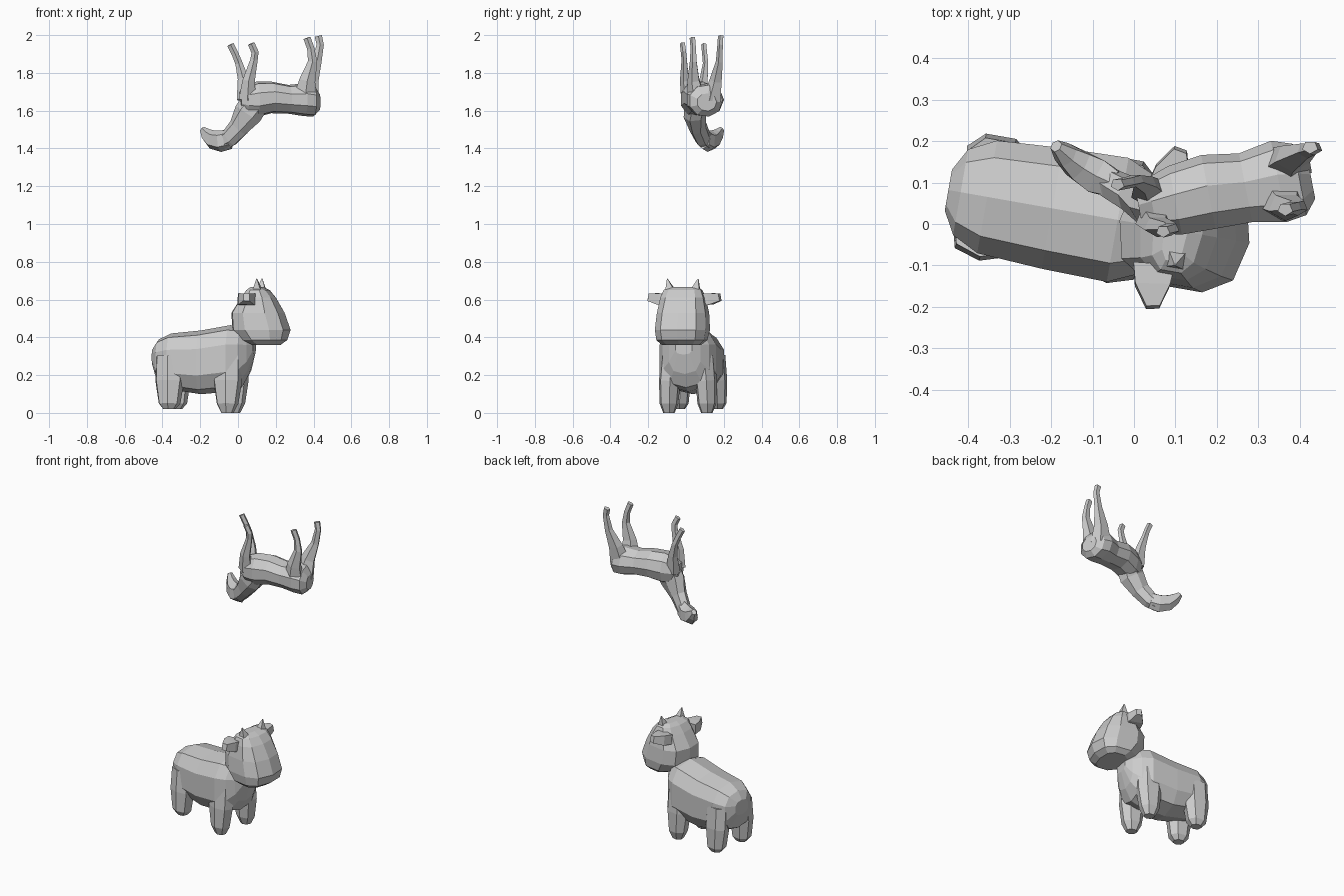
import bpy, bmesh, math
from mathutils import Vector, Matrix

Z = Vector((0, 0, 1))


def tube(name, rings, n=8, ref=None, power=0.85, xf=Matrix.Identity(4), normal=None):
    """Low-poly loft. Each ring is (x, y, z, half_width, half_depth)."""
    bm = bmesh.new()
    pts = [Vector(r[:3]) for r in rings]
    top = math.cos(math.pi / n) ** power
    loops = []
    for i, r in enumerate(rings):
        t = (pts[min(i + 1, len(pts) - 1)] - pts[max(i - 1, 0)]).normalized()
        if normal:
            t = Vector(normal)
        side = Vector(ref) if ref else Z.cross(t)
        side = (side - t * side.dot(t)).normalized()
        up = t.cross(side)
        loop = []
        for k in range(n):
            a = 2 * math.pi * (k + 0.5) / n
            c, s = math.cos(a), math.sin(a)
            c = math.copysign(abs(c) ** power, c) / top
            s = math.copysign(abs(s) ** power, s) / top
            loop.append(bm.verts.new(xf @ (pts[i] + side * c * r[3] + up * s * r[4])))
        loops.append(loop)
    for a, b in zip(loops, loops[1:]):
        for k in range(n):
            j = (k + 1) % n
            bm.faces.new((a[k], a[j], b[j], b[k]))
    bm.faces.new(loops[0])
    bm.faces.new(loops[-1])
    bmesh.ops.recalc_face_normals(bm, faces=bm.faces)
    me = bpy.data.meshes.new(name)
    bm.to_mesh(me)
    bm.free()
    ob = bpy.data.objects.new(name, me)
    bpy.context.collection.objects.link(ob)
    return ob


# ---- standing calf, turned ten degrees ----
calf = Matrix.Translation((0, 0.003, 0)) @ Matrix.Rotation(math.radians(-10), 4, 'Z')
X, Y = (1, 0, 0), (0, 1, 0)

# body: station, bottom, top, half width (upright cross-sections)
body = [(-0.455, 0.25, 0.34, 0.05), (-0.425, 0.16, 0.385, 0.105), (-0.36, 0.13, 0.415, 0.138),
        (-0.2, 0.105, 0.43, 0.148), (-0.04, 0.12, 0.458, 0.152), (0.02, 0.14, 0.45, 0.125),
        (0.06, 0.21, 0.42, 0.085), (0.088, 0.31, 0.38, 0.045)]
tube("calf_body", [(s, 0, (a + b) / 2, w, (b - a) / 2) for s, a, b, w in body],
     10, Y, 0.75, calf, X)

# head: height, back, front, half width (level cross-sections)
head = [(0.36, 0.08, 0.225, 0.10), (0.385, 0.03, 0.26, 0.128), (0.44, -0.025, 0.277, 0.137),
        (0.53, -0.03, 0.245, 0.13), (0.61, 0.02, 0.20, 0.115), (0.65, 0.05, 0.165, 0.10),
        (0.667, 0.075, 0.13, 0.075)]
tube("calf_head", [((a + b) / 2, 0, z, w, (b - a) / 2) for z, a, b, w in head],
     10, Y, 0.75, calf, (0, 0, 1))

for m, label in ((1, "left"), (-1, "right")):
    # legs
    for s, name, foot in ((-0.04, "front", 0.0), (-0.352, "rear", 0.02)):
        tube(f"calf_{name}_leg_{label}",
             [(s, m * 0.085, 0.30, 0.055, 0.07), (s, m * 0.098, 0.17, 0.052, 0.072),
              (s, m * 0.102, 0.05, 0.046, 0.054), (s, m * 0.102, foot, 0.028, 0.03)],
             7, Y, 0.9, calf)
    # ears
    tube(f"calf_ear_{label}",
         [(0.065, m * 0.09, 0.60, 0.05, 0.03), (0.07, m * 0.14, 0.603, 0.042, 0.03),
          (0.08, m * 0.193, 0.613, 0.016, 0.02)], 4, X, 1, calf)
    # horns
    tube(f"calf_horn_{label}",
         [(0.115, m * 0.065, 0.635, 0.028, 0.028), (0.115, m * 0.083, 0.71, 0.002, 0.002)],
         4, X, 1, calf)

# ---- slim hoofed animal, upside down overhead ----
tube("upturned_body",
     [(0.428, 0.11, 1.645, 0.05, 0.045), (0.40, 0.105, 1.652, 0.085, 0.08),
      (0.35, 0.10, 1.658, 0.097, 0.083), (0.27, 0.085, 1.66, 0.082, 0.073),
      (0.18, 0.075, 1.67, 0.088, 0.08), (0.10, 0.055, 1.66, 0.082, 0.09),
      (0.045, 0.042, 1.655, 0.066, 0.075), (0.012, 0.038, 1.655, 0.04, 0.045)],
     9, None, 0.95, normal=(-0.98, -0.19, 0))
tube("upturned_neck",
     [(0.10, 0.05, 1.66, 0.06, 0.07), (0.055, 0.047, 1.585, 0.055, 0.072),
      (0.005, 0.065, 1.51, 0.04, 0.052), (-0.045, 0.09, 1.455, 0.036, 0.046),
      (-0.08, 0.11, 1.435, 0.032, 0.042)], 7)
tube("upturned_head",
     [(-0.045, 0.095, 1.45, 0.032, 0.048), (-0.09, 0.115, 1.438, 0.042, 0.05),
      (-0.135, 0.143, 1.447, 0.036, 0.045), (-0.165, 0.167, 1.472, 0.026, 0.032),
      (-0.188, 0.188, 1.502, 0.013, 0.015)], 6)

# upturned legs: x, y, z, half thickness
legs = {
    "front_left": [(0.05, 0.012, 1.66, 0.036), (0.057, -0.006, 1.76, 0.025),
                   (0.085, -0.008, 1.87, 0.015), (0.09, -0.012, 1.91, 0.015),
                   (0.07, -0.018, 1.955, 0.014)],
    "front_right": [(0.04, 0.075, 1.66, 0.036), (0.027, 0.096, 1.77, 0.022),
                    (0.005, 0.105, 1.85, 0.015), (-0.015, 0.10, 1.90, 0.014),
                    (-0.04, 0.095, 1.95, 0.014)],
    "rear_left": [(0.355, 0.06, 1.66, 0.05), (0.367, 0.042, 1.76, 0.033),
                  (0.395, 0.04, 1.86, 0.019), (0.385, 0.04, 1.93, 0.015),
                  (0.365, 0.035, 1.985, 0.015)],
    "rear_right": [(0.365, 0.14, 1.66, 0.05), (0.382, 0.16, 1.76, 0.034),
                   (0.418, 0.178, 1.86, 0.019), (0.435, 0.182, 1.95, 0.015),
                   (0.425, 0.185, 1.995, 0.015)],
}
for name, pts in legs.items():
    tube("upturned_leg_" + name, [(x, y, z, r * 0.85, r * 1.1) for x, y, z, r in pts],
         5, Y, 1)
